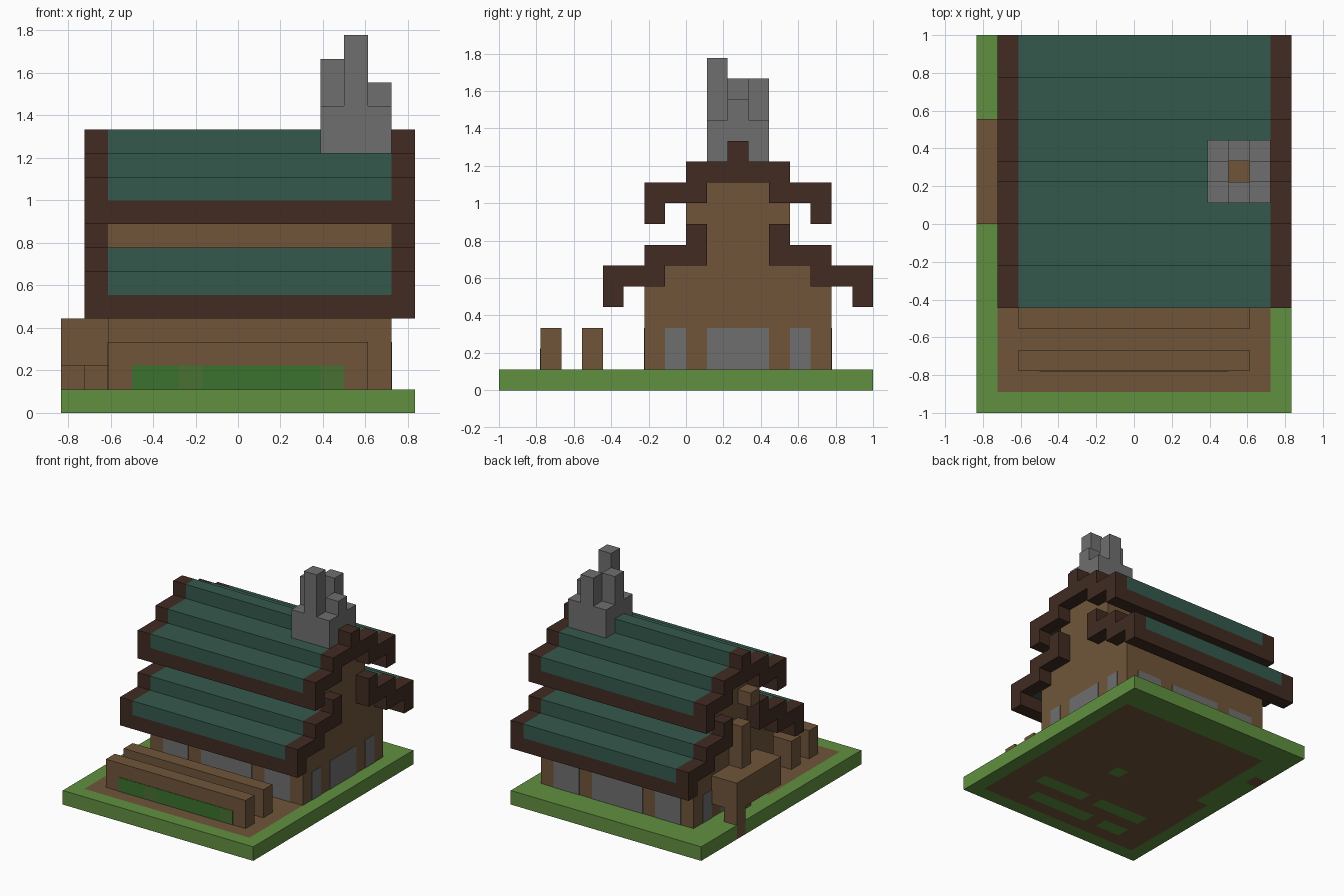
import bpy, bmesh, math
from mathutils import Vector

cube = bpy.data.objects.get("Cube")
if cube:
    bpy.data.objects.remove(cube)

U = 1 / 9                               # size of one block
ORIGIN = Vector((-7.5, -9, 0))          # corner of the block lattice
THIN = 0.03                             # plate thickness in blocks


def linear(c):
    c /= 255
    return c / 12.92 if c <= 0.04045 else ((c + 0.055) / 1.055) ** 2.4


def material(name, *rgb):
    mat = bpy.data.materials.new(name)
    mat.use_nodes = True
    colour = [linear(c) for c in rgb] + [1]
    mat.diffuse_color = colour
    bsdf = mat.node_tree.nodes["Principled BSDF"]
    bsdf.inputs["Base Color"].default_value = colour
    bsdf.inputs["Roughness"].default_value = 0.9
    return mat


grass = material("grass_green", 97, 144, 64)
wood = material("wood_brown", 112, 85, 58)
trim = material("dark_trim_brown", 65, 43, 34)
tile = material("roof_teal", 53, 89, 77)
stone = material("stone_grey", 111, 111, 111)
leaf = material("leaf_green", 59, 113, 45)
pale_leaf = material("pale_leaf_green", 73, 112, 50)


def finish(name, bm, *mats):
    me = bpy.data.meshes.new(name)
    bm.to_mesh(me)
    bm.free()
    for mat in mats:
        me.materials.append(mat)
    ob = bpy.data.objects.new(name, me)
    bpy.context.collection.objects.link(ob)
    return ob


def blocks(name, mat, boxes):
    """One object from boxes given as lattice ranges (x0, x1, y0, y1, z0, z1)."""
    bm = bmesh.new()
    for x0, x1, y0, y1, z0, z1 in boxes:
        verts = bmesh.ops.create_cube(bm, size=1)["verts"]
        size = Vector((x1 - x0, y1 - y0, z1 - z0))
        mid = Vector((x0 + x1, y0 + y1, z0 + z1)) / 2
        for v in verts:
            v.co = (v.co * size + mid + ORIGIN) * U
    return finish(name, bm, mat)


def both_slopes(x0, x1, profile):
    """Boxes for a stepped slope and its mirror across the ridge."""
    out = []
    for y0, y1, z0, z1 in profile:
        out.append((x0, x1, y0, y1, z0, z1))
        out.append((x0, x1, 23 - y1, 23 - y0, z0, z1))
    return out


# Ground slab: grass border with a dirt yard
def ground_colour(i, j, below):
    if (i, j) == (0, 13):
        return 1
    if below:
        beds = (j == 2 and i in (3, 4, 6, 7, 8, 9, 10)) or \
               (j == 4 and 3 <= i <= 11 and i != 7) or (i, j) == (8, 8)
        if beds:
            return 0
    return int(1 <= j < 16 and (2 if j >= 9 else 1) <= i < 14)


bm = bmesh.new()
bmesh.ops.create_grid(bm, x_segments=15, y_segments=18, size=1)
for v in bm.verts:
    v.co.x *= 7.5 * U
top = bmesh.ops.extrude_face_region(bm, geom=bm.faces[:], use_keep_orig=True)
bmesh.ops.translate(bm, vec=(0, 0, U),
                    verts=[g for g in top["geom"] if isinstance(g, bmesh.types.BMVert)])
bmesh.ops.recalc_face_normals(bm, faces=bm.faces[:])
for f in bm.faces:
    p = (f.calc_center_median() - f.normal * 0.02) / U - ORIGIN
    f.material_index = ground_colour(math.floor(p.x), math.floor(p.y), f.normal.z < -0.5)
finish("ground", bm, grass, wood)

# House walls, stepping in under the roof
blocks("walls", wood, [
    (2, 14, 7, 16, 1, 5), (2, 14, 8, 15, 5, 6), (2, 14, 10, 13, 6, 7),
    (2, 14, 9, 14, 7, 9), (2, 14, 10, 13, 9, 10)])

# Windows on all four walls
panes = []
for a, b in ((3, 5), (6, 10), (11, 13)):
    panes += [(a, b, 7 - THIN, 7, 1, 3), (a, b, 16, 16 + THIN, 1, 3)]
for a, b in ((8, 9), (10, 13), (14, 15)):
    panes += [(14, 14 + THIN, a, b, 1, 3), (2 - THIN, 2, a, b, 1, 3)]
blocks("windows", stone, panes)

# Two-tier stepped roof
lower = [(5, 8, 5, 6), (7, 10, 6, 7)]
upper = [(7, 10, 9, 10), (9, 12, 10, 11), (11, 12, 11, 12)]
blocks("lower_roof", tile, both_slopes(2, 14, lower))
blocks("upper_roof", tile, both_slopes(2, 14, upper[:1]) + [
    (2, 14, 9, 11, 10, 11), (2, 14, 12, 14, 10, 11),
    (2, 12, 11, 12, 10, 11), (13, 14, 11, 12, 10, 11), (2, 11, 11, 12, 11, 12)])

# Dark gable trim at both ends and eaves along both sides
gable = lower + [(9, 10, 7, 8)] + upper
for name, x in (("right_gable_trim", 1), ("left_gable_trim", 14)):
    blocks(name, trim, both_slopes(x, x + 1, gable))
blocks("eaves", trim, both_slopes(1, 15, [(5, 6, 4, 5), (7, 8, 8, 9)]))

# Chimney: square ring with four uneven stacks around an open flue
ring = [(11, 14, 10, 11, 11, 13), (11, 14, 12, 13, 11, 13),
        (11, 12, 11, 12, 11, 13), (13, 14, 11, 12, 11, 13)]
stacks = [(x, x + 1, y, y + 1, 13, z) for x, y, z in
          ((12, 10, 16), (11, 11, 15), (13, 11, 14), (12, 12, 15))]
blocks("chimney", stone, ring + stacks)
blocks("flue", wood, [(12, 13, 11, 12, 10, 11)])

# Side porch with its post, and wall beams above it
blocks("porch_roof", wood, [(0, 2, 9, 14, 2, 4)])
blocks("porch_post", wood, [(0, 1, 13, 14, 1, 2)])
blocks("wall_beams", wood, [(1, 2, 11, 12, 1, 7), (1, 2, 10, 11, 8, 9)])

# Garden planters with leaves on the front
blocks("planters", wood, [(2, 13, y, y + 1, 1, 3) for y in (2, 4)])
blocks("leaves", leaf, [(a, b, 2 - THIN, 2, 1, 2) for a, b in ((3, 5), (6, 11))])
blocks("pale_leaves", pale_leaf, [(a, a + 1, 2 - THIN, 2, 1, 2) for a in (5, 11)])
